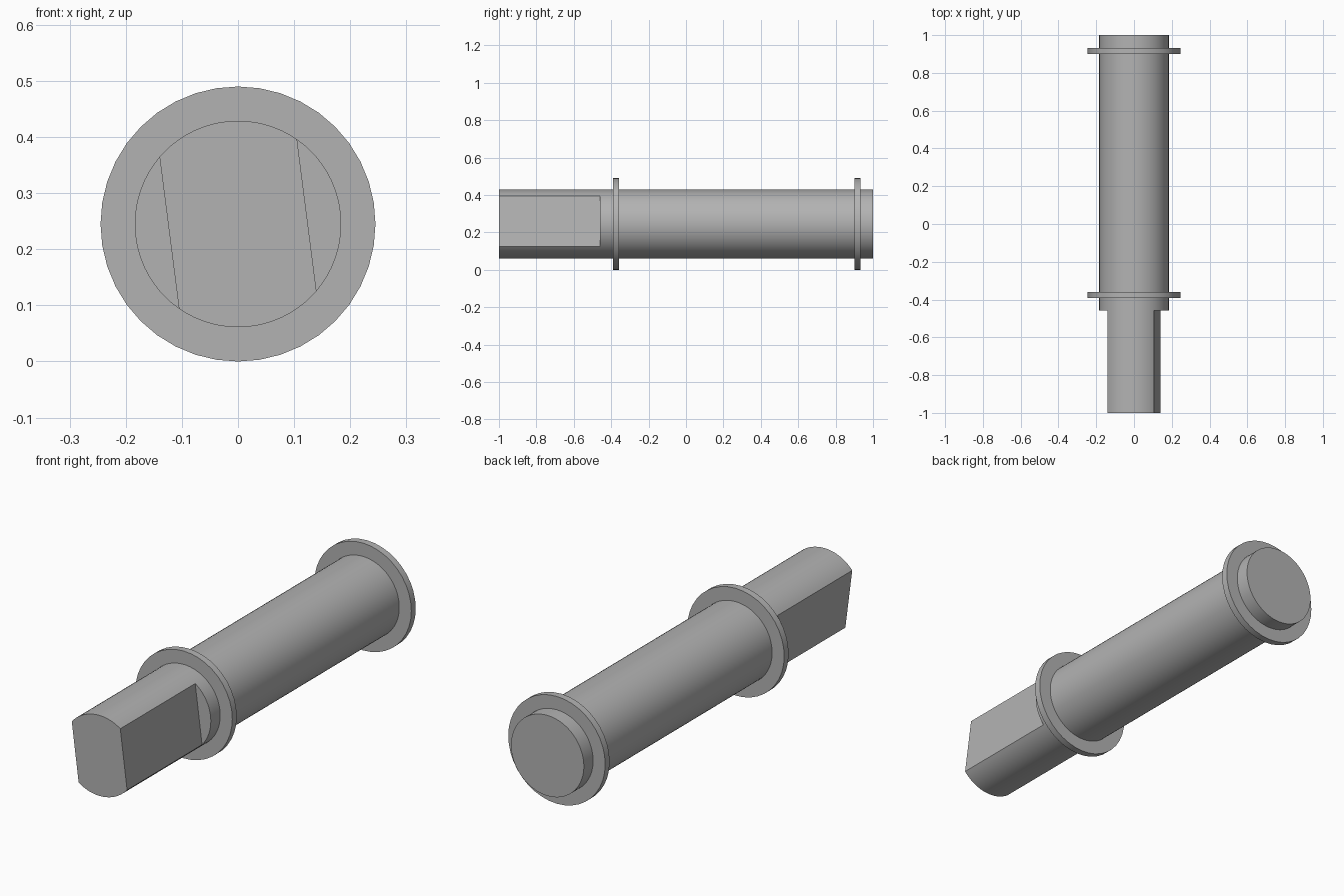
import bpy
import bmesh
import math
from mathutils import Matrix, Vector

cube = bpy.data.objects.get("Cube")
if cube:
    bpy.data.objects.remove(cube, do_unlink=True)

AXIS_Z = 0.245
SHAFT_R, FLANGE_R = 0.184, 0.245
FLAT_DIST, FLAT_TILT = 0.1235, math.radians(7.3)
SHOULDER_Y = -0.459

grey = bpy.data.materials.new("steel grey")
grey.use_nodes = True
colour = (0.45, 0.45, 0.45, 1)
grey.diffuse_color = colour
grey.node_tree.nodes["Principled BSDF"].inputs["Base Color"].default_value = colour


def cylinder_mesh(radius, y0, y1, sides):
    """Closed cylinder lying along y, centred on the pin axis."""
    bm = bmesh.new()
    place = Matrix.Translation((0, (y0 + y1) / 2, AXIS_Z)) @ Matrix.Rotation(math.pi / 2, 4, "X")
    bmesh.ops.create_cone(bm, cap_ends=True, segments=sides, radius1=radius,
                          radius2=radius, depth=y1 - y0, matrix=place)
    return bm


def finish(bm, name):
    bmesh.ops.recalc_face_normals(bm, faces=bm.faces)
    mesh = bpy.data.meshes.new(name)
    bm.to_mesh(mesh)
    bm.free()
    mesh.materials.append(grey)
    obj = bpy.data.objects.new(name, mesh)
    bpy.context.collection.objects.link(obj)
    bpy.ops.object.select_all(action="DESELECT")
    obj.select_set(True)
    bpy.context.view_layer.objects.active = obj
    bpy.ops.object.shade_smooth_by_angle(angle=math.radians(25))
    return obj


# Round shaft
finish(cylinder_mesh(SHAFT_R, SHOULDER_Y, 1, 72), "shaft")

# Two thin retaining flanges
for name, y0, y1 in (("front_flange", -0.391, -0.359), ("rear_flange", 0.901, 0.933)):
    finish(cylinder_mesh(FLANGE_R, y0, y1, 40), name)

# Drive end: same round bar with two slightly tilted parallel flats
drive = cylinder_mesh(SHAFT_R, -1, SHOULDER_Y, 72)
for side in (1, -1):
    normal = side * Vector((math.cos(FLAT_TILT), 0, math.sin(FLAT_TILT)))
    cut = bmesh.ops.bisect_plane(
        drive, geom=drive.verts[:] + drive.edges[:] + drive.faces[:],
        plane_co=Vector((0, 0, AXIS_Z)) + normal * FLAT_DIST,
        plane_no=normal, clear_outer=True)
    rim = [e for e in cut["geom_cut"] if isinstance(e, bmesh.types.BMEdge)]
    bmesh.ops.holes_fill(drive, edges=rim, sides=0)
finish(drive, "drive_end")
